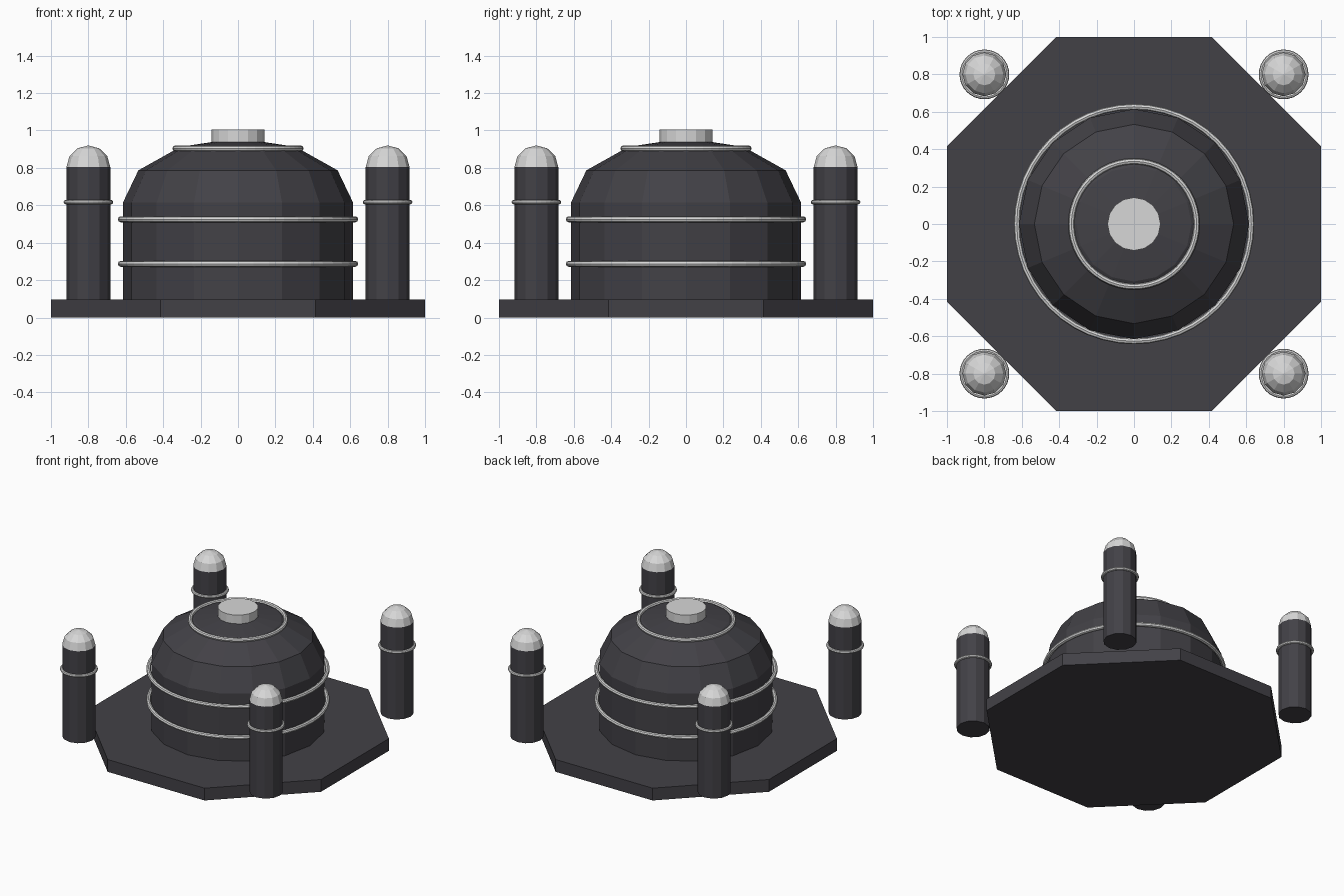
import bpy, bmesh
from math import cos, sin, pi

cube = bpy.data.objects.get("Cube")
if cube:
    bpy.data.objects.remove(cube, do_unlink=True)


def material(name, rgb):
    mat = bpy.data.materials.new(name)
    mat.use_nodes = True
    mat.diffuse_color = (*rgb, 1)
    mat.node_tree.nodes["Principled BSDF"].inputs["Base Color"].default_value = (*rgb, 1)
    return mat


charcoal = material("charcoal", (0.055, 0.053, 0.062))
silver = material("light_grey", (0.68, 0.68, 0.68))


def lathe(name, profile, sides, mat, x=0, y=0, turn=0.0):
    """Revolve a bottom-to-top list of (radius, z); zero radius is a pole, open ends are capped."""
    bm = bmesh.new()
    rings = []
    for r, z in profile:
        count = sides if r > 0 else 1
        rings.append([bm.verts.new((r * cos(turn + 2 * pi * i / sides),
                                    r * sin(turn + 2 * pi * i / sides), z))
                      for i in range(count)])
    for low, high in zip(rings, rings[1:]):
        for i in range(sides):
            j = (i + 1) % sides
            if len(high) == 1:
                bm.faces.new((low[i], low[j], high[0]))
            else:
                bm.faces.new((low[i], low[j], high[j], high[i]))
    bm.faces.new(rings[0][::-1])
    if len(rings[-1]) > 1:
        bm.faces.new(rings[-1])
    mesh = bpy.data.meshes.new(name)
    bm.to_mesh(mesh)
    bm.free()
    mesh.materials.append(mat)
    obj = bpy.data.objects.new(name, mesh)
    obj.location = (x, y, 0)
    bpy.context.collection.objects.link(obj)
    return obj


def dome_profile(radius, base, height):
    """Three-step half ellipse ending in a pole."""
    steps = [(radius * cos(pi * k / 6), base + height * sin(pi * k / 6)) for k in range(3)]
    return steps + [(0, base + height)]


def ring(name, radius, tube, z, x=0, y=0, segments=48):
    bpy.ops.mesh.primitive_torus_add(location=(x, y, z), major_radius=radius, minor_radius=tube,
                                     major_segments=segments, minor_segments=8)
    obj = bpy.context.object
    obj.name = name
    obj.data.materials.append(silver)


# Octagonal base slab
lathe("base_slab", [(1 / cos(pi / 8), 0), (1 / cos(pi / 8), 0.095)], 8, charcoal, turn=pi / 8)

# Drum with faceted dome, trim rings and top button
lathe("drum", [(0.615, 0.095)] + dome_profile(0.615, 0.615, 0.344), 16, charcoal)
ring("lower_drum_ring", 0.627, 0.016, 0.287)
ring("upper_drum_ring", 0.627, 0.016, 0.525)
ring("dome_ring", 0.335, 0.016, 0.904)
lathe("top_button", [(0.142, 0.925), (0.142, 1.005)], 16, silver)

# Four corner posts with rounded caps
for side, x in (("right", -0.8), ("left", 0.8)):
    for end, y in (("front", -0.8), ("back", 0.8)):
        tag = f"{end}_{side}"
        lathe(f"{tag}_post", [(0.117, 0.095), (0.117, 0.805)], 12, charcoal, x, y)
        lathe(f"{tag}_cap", dome_profile(0.117, 0.805, 0.115), 12, silver, x, y)
        ring(f"{tag}_post_ring", 0.121, 0.012, 0.617, x, y, 32)
